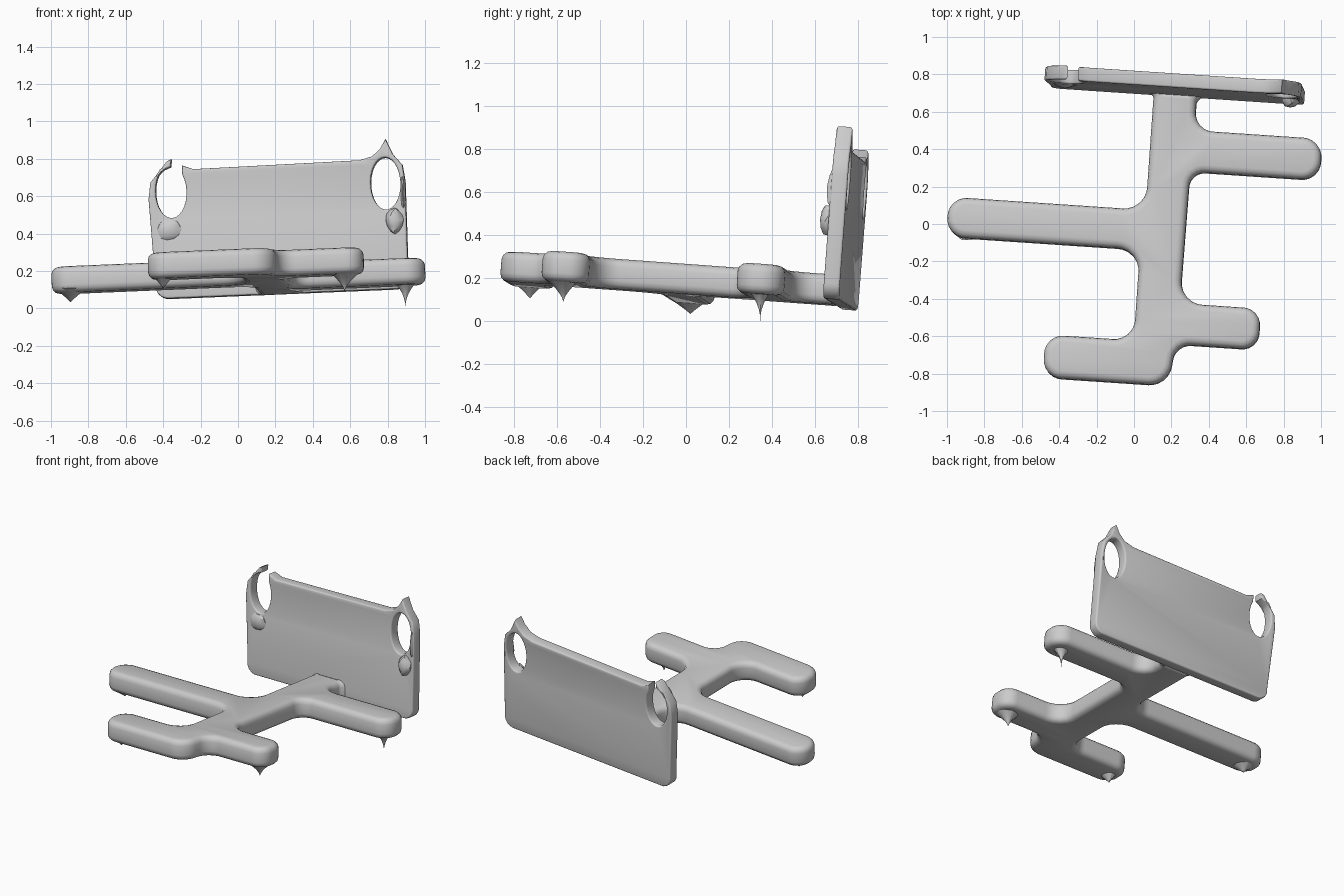
import bpy, bmesh, math, random
from mathutils import Matrix, Vector

random.seed(4)
cube = bpy.data.objects.get("Cube")
if cube:
    bpy.data.objects.remove(cube)

grey = bpy.data.materials.new("plain grey")
grey.use_nodes = True
COLOUR = (0.6, 0.6, 0.6, 1)
grey.diffuse_color = COLOUR
grey.node_tree.nodes["Principled BSDF"].inputs["Base Color"].default_value = COLOUR

# The whole bracket sits slightly turned and tipped
ex = Vector((1, -0.067, 0.042)).normalized()
ey = Vector((0.067, 1, -0.0725))
ez = ex.cross(ey).normalized()
ey = ez.cross(ex)
FRAME = Matrix((ex, ey, ez)).transposed().to_4x4()
FRAME.translation = (0, 0, 0.257)


def finish(obj, angle=40):
    obj.data.materials.clear()
    obj.data.materials.append(grey)
    bpy.ops.object.select_all(action='DESELECT')
    obj.select_set(True)
    bpy.context.view_layer.objects.active = obj
    bpy.ops.object.shade_smooth_by_angle(angle=math.radians(angle))


def fillet(points, steps=6):
    """Round each (x, y, radius) corner of a closed polygon."""
    out = []
    for i, (x, y, r) in enumerate(points):
        p = Vector((x, y))
        if r == 0:
            out.append(p)
            continue
        a = (Vector(points[i - 1][:2]) - p).normalized()
        b = (Vector(points[(i + 1) % len(points)][:2]) - p).normalized()
        half = a.angle(b) / 2
        centre = p + (a + b).normalized() * r / math.sin(half)
        start = p + a * r / math.tan(half) - centre
        end = p + b * r / math.tan(half) - centre
        for k in range(steps + 1):
            out.append(centre + start.lerp(end, k / steps).normalized() * r)
    return out


def ellipse(cx, cy, rx, ry, a0, a1, n):
    return [Vector((cx + rx * math.cos(math.radians(a0 + (a1 - a0) * k / n)),
                    cy + ry * math.sin(math.radians(a0 + (a1 - a0) * k / n))))
            for k in range(n + 1)]


def slab(name, loops, thickness, bevel, matrix):
    """Filled outline with holes, thickened about its plane, rounded edges."""
    curve = bpy.data.curves.new(name, 'CURVE')
    curve.dimensions = '2D'
    curve.fill_mode = 'BOTH'
    curve.extrude = thickness / 2 - bevel
    curve.bevel_depth = bevel
    curve.bevel_resolution = 2
    curve.offset = -bevel
    for loop in loops:
        s = curve.splines.new('POLY')
        s.points.add(len(loop) - 1)
        for q, p in zip(s.points, loop):
            q.co = (p.x, p.y, 0, 1)
        s.use_cyclic_u = True
    temp = bpy.data.objects.new(name + "_outline", curve)
    bpy.context.collection.objects.link(temp)
    bpy.context.view_layer.update()
    mesh = bpy.data.meshes.new_from_object(
        temp.evaluated_get(bpy.context.evaluated_depsgraph_get()))
    bpy.data.objects.remove(temp)
    mesh.name = name
    bm = bmesh.new()
    bm.from_mesh(mesh)
    bmesh.ops.remove_doubles(bm, verts=bm.verts, dist=0.0005)
    bmesh.ops.recalc_face_normals(bm, faces=bm.faces)
    bm.to_mesh(mesh)
    bm.free()
    obj = bpy.data.objects.new(name, mesh)
    bpy.context.collection.objects.link(obj)
    obj.matrix_world = matrix
    finish(obj)


# Branching base: stem with four arms
base = fillet([
    (0.02, 0.73, 0), (0.055, 0.69, 0.02), (0.055, 0.082, 0.12),
    (-1.0, 0.082, 0.1), (-1.0, -0.132, 0.1), (0.04, -0.132, 0.12),
    (0.04, -0.62, 0.11), (-0.433, -0.62, 0.1), (-0.433, -0.85, 0.1),
    (0.24, -0.85, 0.12), (0.265, -0.625, 0.09), (0.707, -0.625, 0.09),
    (0.707, -0.405, 0.09), (0.272, -0.405, 0.12), (0.278, 0.303, 0.08),
    (0.972, 0.303, 0.1), (0.972, 0.525, 0.1), (0.285, 0.525, 0.1),
    (0.285, 0.68, 0.03), (0.33, 0.73, 0)])
slab("branching_base", [base], 0.14, 0.038, FRAME @ Matrix.Translation((0, 0, -0.07)))

# Upright plate: one open ring at the right end, one closed ring at the left
plate = fillet([(-0.518, -0.135, 0.07), (0.86, -0.135, 0.07), (0.862, 0.44, 0),
                (0.85, 0.53, 0), (0.8, 0.59, 0), (0.765, 0.67, 0), (0.735, 0.62, 0),
                (0.69, 0.58, 0), (0.62, 0.562, 0), (-0.27, 0.552, 0), (-0.33, 0.575, 0)])
plate += ellipse(-0.393, 0.435, 0.083, 0.14, 40, -235, 22)
plate += [Vector(p) for p in ((-0.39, 0.57), (-0.385, 0.61), (-0.41, 0.6),
                              (-0.45, 0.55), (-0.502, 0.49), (-0.515, 0.4))]
hole = ellipse(0.757, 0.432, 0.08, 0.14, 0, -348, 28)
STAND = FRAME @ Matrix.Translation((0, 0.743, 0)) @ Matrix.Rotation(math.pi / 2, 4, 'X')
slab("upright_plate", [plate, hole], 0.075, 0.01, STAND)


def add_mesh(name, bm, matrix, angle):
    mesh = bpy.data.meshes.new(name)
    bm.to_mesh(mesh)
    bm.free()
    obj = bpy.data.objects.new(name, mesh)
    bpy.context.collection.objects.link(obj)
    obj.matrix_world = matrix
    finish(obj, angle)


# Ragged lumps on the front of the plate below and beside the rings
def lump(name, x, y, z, sx, sy, sz):
    bm = bmesh.new()
    bmesh.ops.create_icosphere(bm, subdivisions=2, radius=1)
    for v in bm.verts:
        v.co *= random.uniform(0.85, 1.05)
        v.co = Vector((v.co.x * sx + x, v.co.y * sy + y, v.co.z * sz + z))
    add_mesh(name, bm, FRAME, 30)


lump("right_ring_lump", -0.41, 0.715, 0.23, 0.07, 0.03, 0.065)
lump("left_ring_lump", 0.80, 0.71, 0.23, 0.05, 0.055, 0.075)
lump("left_ring_side_lump", 0.848, 0.735, 0.38, 0.014, 0.05, 0.13)


# Drooping spikes under the arm ends, widest at the top
def spike(name, x, y, top, tip, rx, ry, power):
    bm = bmesh.new()
    rings, sides = 6, 10
    rows = []
    for k in range(rings):
        t = k / rings
        r = (1 - t) ** power
        rows.append([bm.verts.new((x + rx * r * math.cos(math.tau * i / sides),
                                   y + ry * r * math.sin(math.tau * i / sides),
                                   top + (tip - top) * t)) for i in range(sides)])
    end = bm.verts.new((x, y, tip))
    bm.faces.new(rows[0])
    for i in range(sides):
        j = (i + 1) % sides
        for a, b in zip(rows, rows[1:]):
            bm.faces.new((a[i], b[i], b[j], a[j]))
        bm.faces.new((rows[-1][i], end, rows[-1][j]))
    bmesh.ops.recalc_face_normals(bm, faces=bm.faces)
    add_mesh(name, bm, Matrix.Identity(4), 30)


spike("right_arm_spike", -0.895, 0.02, 0.11, 0.033, 0.09, 0.11, 1.1)
spike("front_right_arm_spike", -0.4, -0.725, 0.19, 0.105, 0.07, 0.09, 1.1)
spike("front_left_arm_spike", 0.57, -0.57, 0.2, 0.09, 0.09, 0.09, 1.5)
spike("left_arm_spike", 0.895, 0.345, 0.16, 0.0, 0.08, 0.075, 2.2)
